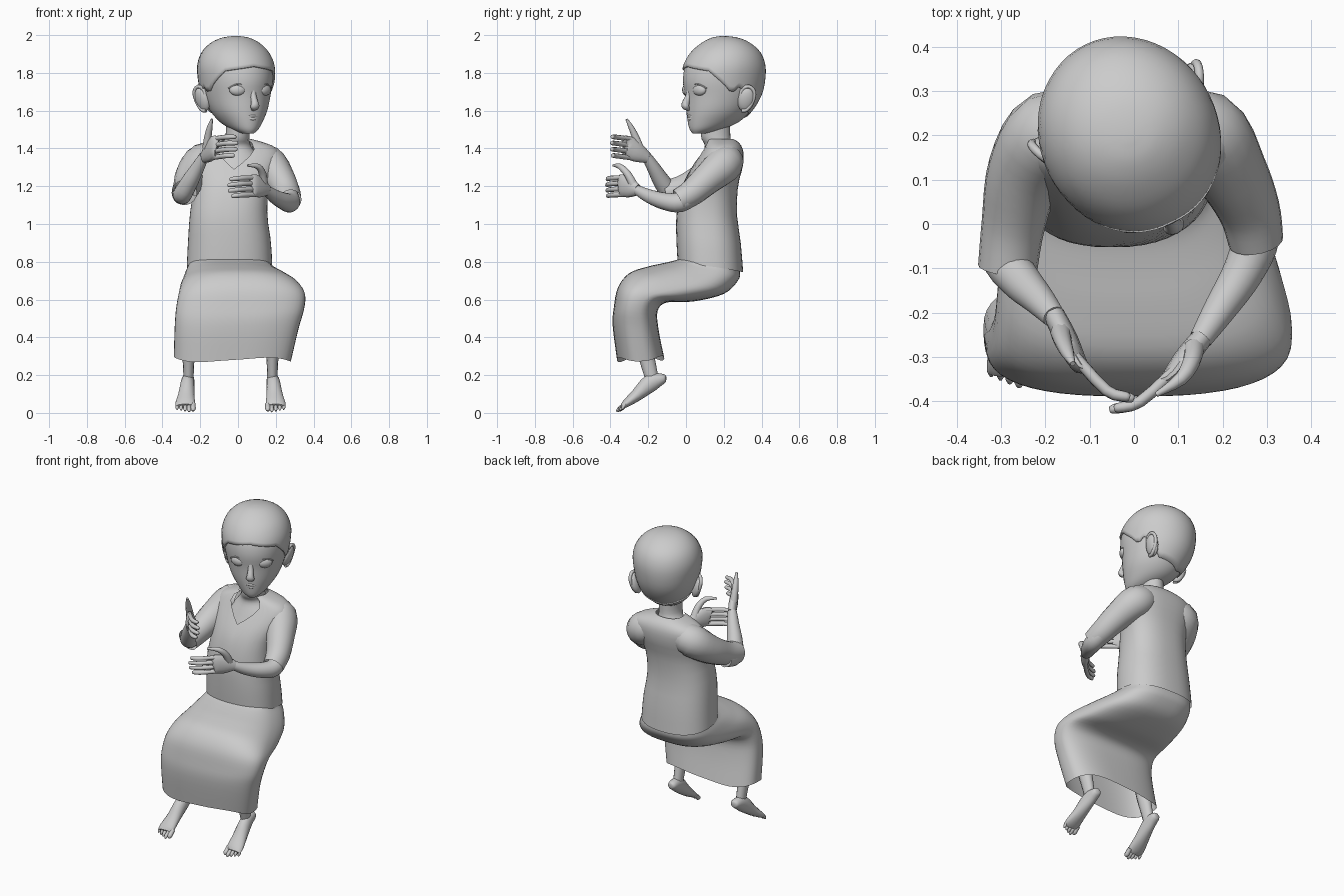
import bpy, bmesh, math
from mathutils import Vector, Matrix

if "Cube" in bpy.data.objects:
    bpy.data.objects.remove(bpy.data.objects["Cube"])

HEAD = Matrix.Translation((-0.01, 0.2, 0)) @ Matrix.Rotation(math.radians(26), 4, 'Z')
I4 = Matrix.Identity(4)


def finish(name, bm, M=I4, angle=50):
    bmesh.ops.recalc_face_normals(bm, faces=bm.faces)
    me = bpy.data.meshes.new(name)
    bm.to_mesh(me)
    bm.free()
    ob = bpy.data.objects.new(name, me)
    bpy.context.collection.objects.link(ob)
    ob.matrix_world = M
    bpy.ops.object.select_all(action='DESELECT')
    ob.select_set(True)
    bpy.context.view_layer.objects.active = ob
    bpy.ops.object.shade_smooth_by_angle(angle=math.radians(angle))
    return ob


def loft(name, rings, caps=(True, True), M=I4):
    bm = bmesh.new()
    vs = [[bm.verts.new(p) for p in r] for r in rings]
    n = len(vs[0])
    for a, b in zip(vs, vs[1:]):
        for i in range(n):
            j = (i + 1) % n
            bm.faces.new((a[i], a[j], b[j], b[i]))
    if caps[0]:
        bm.faces.new(vs[0])
    if caps[1]:
        bm.faces.new(vs[-1])
    return finish(name, bm, M)


def smooth(rows, k=4):
    """Catmull-Rom through rows of numbers"""
    out = []
    for i in range(len(rows) - 1):
        p0, p1, p2 = rows[max(i - 1, 0)], rows[i], rows[i + 1]
        p3 = rows[min(i + 2, len(rows) - 1)]
        for s in range(k):
            t = s / k
            out.append([0.5 * (2 * b + (c - a) * t + (2 * a - 5 * b + 4 * c - d) * t * t
                        + (3 * b - a - 3 * c + d) * t ** 3) for a, b, c, d in zip(p0, p1, p2, p3)])
    return out + [list(rows[-1])]


def power(v, p):
    return math.copysign(abs(v) ** (2 / p), v)


def tube(name, pts, up=(0, 0, 1), n=12, caps=(True, True), k=3):
    """pts: x, y, z, half width across, half width along 'up'"""
    rows = smooth(pts, k)
    P = [Vector(r[:3]) for r in rows]
    rings = []
    for i, r in enumerate(rows):
        t = (P[min(i + 1, len(P) - 1)] - P[max(i - 1, 0)]).normalized()
        s = t.cross(Vector(up)).normalized()
        u = s.cross(t)
        rings.append([P[i] + s * r[3] * math.cos(a) + u * r[4] * math.sin(a)
                      for a in (2 * math.pi * j / n for j in range(n))])
    return loft(name, rings, caps)


def shell(name, table, lo, hi, n=40, rows=18, p=2.0, grow=0, caps=(False, False), M=I4):
    """table: z, centre x, half width, front y, back y; lo/hi give edge heights per angle"""
    T = smooth(table, 5)

    def index(z):
        for i in range(len(T) - 1):
            if z <= T[i + 1][0]:
                return i + max(0, (z - T[i][0]) / max(T[i + 1][0] - T[i][0], 1e-6))
        return len(T) - 1

    rings = [[] for _ in range(rows)]
    for c in range(n):
        th = 2 * math.pi * c / n
        d = min(th, 2 * math.pi - th)
        u0, u1 = index(lo(d)), index(hi(d))
        for r in range(rows):
            u = u0 + (u1 - u0) * r / (rows - 1)
            i = min(int(u), len(T) - 2)
            z, cx, w, f, b = [a + (e - a) * (u - i) for a, e in zip(T[i], T[i + 1])]
            rings[r].append((cx + (w + grow) * power(math.sin(th), p),
                             (f + b) / 2 - ((b - f) / 2 + grow) * power(math.cos(th), p), z))
    return loft(name, rings, caps, M)


def ball(name, loc, scale, rot=(0, 0, 0), M=I4):
    bm = bmesh.new()
    bmesh.ops.create_uvsphere(bm, u_segments=16, v_segments=10, radius=1)
    R = Matrix.Rotation(rot[2], 4, 'Z') @ Matrix.Rotation(rot[1], 4, 'Y') @ Matrix.Rotation(rot[0], 4, 'X')
    bm.transform(M @ Matrix.Translation(loc) @ R @ Matrix.Diagonal((*scale, 1)))
    return finish(name, bm)


# head and hair
skull = [(1.478, 0, .025, -.18, -.12), (1.50, 0, .065, -.195, -.02), (1.54, 0, .105, -.203, .08),
         (1.60, 0, .145, -.208, .145), (1.68, 0, .172, -.212, .195), (1.76, 0, .187, -.222, .215),
         (1.84, 0, .191, -.208, .215), (1.91, 0, .166, -.165, .187), (1.96, 0, .118, -.105, .13),
         (1.987, 0, .06, -.05, .065), (1.995, 0, .003, -.003, .003)]
shell("head", skull, lambda d: 1.478, lambda d: 1.95, rows=28, caps=(True, True), M=HEAD)


def hairline(d):
    keys = [(0, 1.835), (.8, 1.81), (1.2, 1.74), (1.4, 1.69), (1.6, 1.73), (1.85, 1.68), (2.1, 1.60), (3.2, 1.56)]
    for (a, za), (b, zb) in zip(keys, keys[1:]):
        if d <= b:
            return za + (zb - za) * (d - a) / (b - a)
    return keys[-1][1]


hair = shell("hair", skull, hairline, lambda d: 1.995, n=56, grow=.01, caps=(False, True), M=HEAD)
sol = hair.modifiers.new("thickness", 'SOLIDIFY')
sol.thickness, sol.offset = .012, -1

# face
nose = tube("nose", [(0, -.2, 1.73, .016, .01), (0, -.208, 1.68, .016, .015), (0, -.224, 1.64, .02, .02),
                     (0, -.226, 1.622, .025, .018), (0, -.205, 1.607, .012, .01)], up=(0, 1, 0))
upper = tube("upper_lip", [(-.042, -.192, 1.566, .003, .003), (0, -.204, 1.572, .007, .007),
                           (.042, -.192, 1.566, .003, .003)])
lower = tube("lower_lip", [(-.036, -.192, 1.562, .003, .003), (0, -.202, 1.556, .007, .008),
                           (.036, -.192, 1.562, .003, .003)])
for ob in (nose, upper, lower):
    ob.matrix_world = HEAD
for s in (-1, 1):
    ball("eye", (s * .08, -.182, 1.71), (.044, .022, .031), (0, 0, s * .4), HEAD)
    lid = tube("eyelid", [(s * .035, -.202, 1.708, .004, .004), (s * .06, -.202, 1.736, .005, .004),
                          (s * .09, -.192, 1.74, .005, .004), (s * .125, -.163, 1.718, .004, .004)], n=8)
    lid.matrix_world = HEAD
    # ears: flat bowl with a thick rim
    ball("ear", (s * .178, .045, 1.658), (.024, .045, .066), (-.15, s * .25, s * -.4), HEAD)
    rim = [(s * x, y, z, .010, .010) for x, y, z in
           [(.172, .015, 1.67), (.182, .02, 1.712), (.2, .05, 1.728), (.208, .078, 1.70),
            (.197, .075, 1.65), (.18, .048, 1.605), (.165, .025, 1.60)]]
    tube("ear_rim", rim, up=(s, -.3, 0), n=8).matrix_world = HEAD

# neck and chest seen in the collar
shell("neck", [(1.22, -.03, .15, .01, .2), (1.34, -.015, .13, .07, .24), (1.41, -.015, .085, .10, .25),
               (1.46, -.003, .064, .08, .235), (1.56, 0, .065, .075, .235)],
      lambda d: 1.22, lambda d: 1.56, n=28)

# shirt with V collar
shirt = [(.74, -.045, .228, -.04, .303), (.9, -.045, .22, -.05, .29), (1.05, -.05, .205, -.05, .27),
         (1.2, -.035, .2, -.02, .275), (1.3, -.02, .225, .03, .30), (1.37, -.015, .238, .075, .305),
         (1.41, -.015, .205, .095, .295), (1.435, -.015, .14, .105, .275), (1.45, -.015, .085, .11, .25)]
shell("shirt", shirt, lambda d: .745 + .03 * (1 + math.cos(d)),
      lambda d: 1.45 - .16 * max(0, 1 - d / .6), n=48, p=2.4)

# wrap skirt: front y, z, back y, z, left x, right x
skirt = [(.0, .83, .28, .80, -.255, .165), (-.05, .81, .287, .75, -.262, .175), (-.11, .795, .275, .70, -.275, .21),
         (-.2, .775, .20, .63, -.29, .27), (-.3, .74, .04, .59, -.305, .325), (-.36, .665, -.10, .585, -.315, .355),
         (-.382, .56, -.15, .54, -.328, .35), (-.388, .46, -.145, .44, -.335, .32), (-.365, .28, -.115, .29, -.34, .28)]
rings = []
R = smooth(skirt, 4)
for i, (fy, fz, by, bz, x0, x1) in enumerate(R):
    ring = []
    for j in range(48):
        a = 2 * math.pi * j / 48
        s, c = power(math.sin(a), 2.7), power(math.cos(a), 2.7)
        wave = .012 * math.sin(3 * a) * max(0, i / (len(R) - 1) - .75) * 4
        ring.append(((x0 + x1) / 2 + (x1 - x0) / 2 * s, (fy + by) / 2 + (fy - by) / 2 * c,
                     (fz + bz) / 2 + (fz - bz) / 2 * c + wave))
    rings.append(ring)
loft("skirt", rings, (False, False))

# legs and pointed feet
for s, x in ((-1, -.262), (1, .182)):
    tube("shin", [(x, -.25, .48, .045, .05), (x, -.225, .36, .038, .046), (x, -.2, .26, .03, .04),
                  (x, -.175, .16, .026, .034)], up=(0, 1, 0))
    tube("foot", [(x, -.105, .185, .012, .012), (x, -.12, .182, .028, .026), (x + s * .004, -.185, .16, .036, .047),
                  (x + s * .012, -.26, .095, .044, .033), (x + s * .018, -.315, .052, .052, .022),
                  (x + s * .018, -.335, .036, .046, .014)], n=16)
    for i in range(5):
        tx = x + s * (.018 + (i - 2) * .021)
        r = (.014, .011, .01, .009, .009)[i]
        e = .008 * abs(i - 1)
        tube("toe", [(tx, -.318, .048, r, r), (tx, -.34 + e / 2, .028 + e / 2, r, r),
                     (tx, -.358 + e, .016 + e / 2, r, r), (tx, -.367 + e, .006 + e / 2, r * .4, r * .4)], n=8)

# sleeves and forearms
def arm(pts, name, caps):
    tube(name, [(x, y, z, r, r) for x, y, z, r in pts], n=18, caps=caps, k=4)


arm([(-.10, .2, 1.35, .075), (-.185, .205, 1.33, .098), (-.245, .12, 1.26, .086), (-.272, .0, 1.195, .072),
     (-.285, -.10, 1.165, .067)], "sleeve", (False, False))
arm([(.07, .2, 1.345, .075), (.155, .205, 1.32, .098), (.222, .11, 1.235, .082), (.26, .03, 1.165, .07),
     (.275, -.04, 1.125, .062)], "sleeve", (False, False))
arm([(-.29, .02, 1.17, .05), (-.295, -.07, 1.155, .05), (-.258, -.125, 1.22, .046), (-.215, -.17, 1.295, .036),
     (-.18, -.21, 1.36, .026)], "forearm", (True, True))
arm([(.265, .05, 1.16, .05), (.275, -.03, 1.115, .053), (.245, -.11, 1.12, .046), (.195, -.19, 1.145, .037),
     (.15, -.26, 1.18, .026)], "forearm", (True, True))


# hands: palm, four stacked curled fingers, raised thumb
def hand(wrist, knuckle, tip, gap, thumb):
    w, k, t = Vector(wrist), Vector(knuckle), Vector(tip)
    tube("palm", [(*w, .024, .03), (*w.lerp(k, .5), .026, .054), (*k, .02, .06), (*k.lerp(t, .12), .012, .05)], n=14)
    mid = k.lerp(t, .5) + Vector((0, -.02, 0))
    for i in range(4):
        up = Vector((0, 0, (1.5 - i) * gap))
        end = mid.lerp(t, (.85, 1, .95, .7)[i])
        tube("finger", [(*(w.lerp(k, .85) + up), .013, .013), (*(mid + up), .013, .013),
                        (*(mid.lerp(end, .85) + up), .011, .011), (*(end + up), .005, .005)], n=8)
    tube("thumb", [(*p, r, r) for p, r in zip(thumb, (.024, .02, .015, .006))], up=(0, 1, .1), n=10)


hand((-.18, -.205, 1.35), (-.125, -.315, 1.41), (.0, -.395, 1.412), .033,
     [(-.165, -.245, 1.40), (-.16, -.265, 1.455), (-.15, -.29, 1.51), (-.138, -.315, 1.555)])
hand((.155, -.255, 1.18), (.085, -.34, 1.205), (-.055, -.42, 1.19), .03,
     [(.135, -.28, 1.21), (.13, -.31, 1.265), (.105, -.35, 1.305), (.05, -.385, 1.31)])
